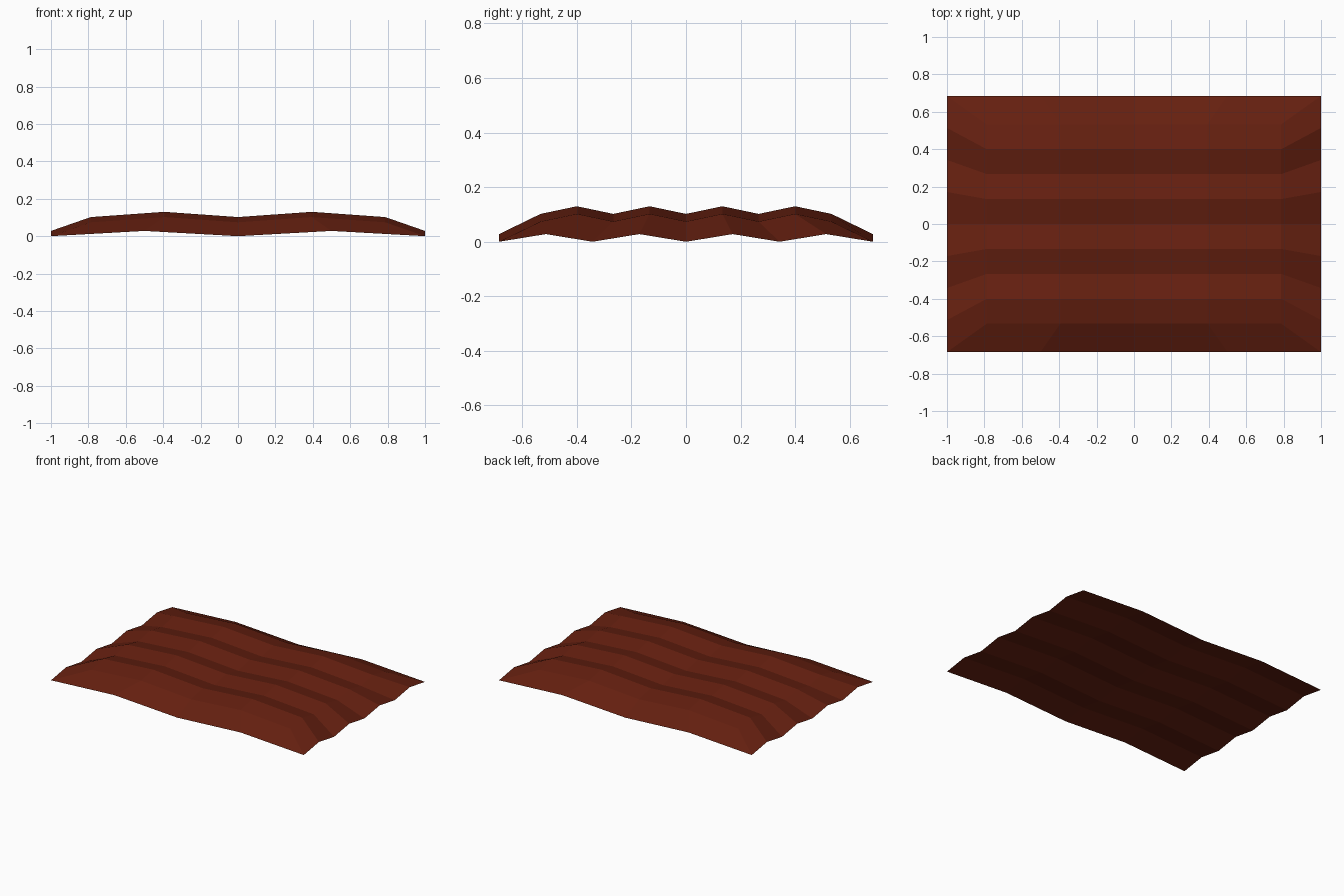
import bpy, bmesh

if "Cube" in bpy.data.objects:
    bpy.data.objects.remove(bpy.data.objects["Cube"])

NX, NY = 4, 8          # ripple segments along each side
AMP, RISE = 0.028, 0.074


def grid(bm, half_x, half_y, z):
    """Rippled grid of vertices; odd rows and columns are lifted."""
    return [[bm.verts.new((half_x * (2 * i / NX - 1), half_y * (2 * j / NY - 1),
                           z + AMP * (i % 2 + j % 2)))
             for j in range(NY + 1)] for i in range(NX + 1)]


bm = bmesh.new()
bottom = grid(bm, 1.0, 0.685, 0)
top = grid(bm, 0.787, 0.533, RISE)

# rippled underside and upper surface (rim of the underside loses the lift twice only inside)
for g in (bottom, top):
    for i in range(NX):
        for j in range(NY):
            bm.faces.new((g[i][j], g[i + 1][j], g[i + 1][j + 1], g[i][j + 1]))

# sloping border joining the two grids
loop = ([(i, 0) for i in range(NX)] + [(NX, j) for j in range(NY)] +
        [(i, NY) for i in range(NX, 0, -1)] + [(0, j) for j in range(NY, 0, -1)])
for (a, b), (c, d) in zip(loop, loop[1:] + loop[:1]):
    bm.faces.new((bottom[a][b], bottom[c][d], top[c][d], top[a][b]))
bmesh.ops.recalc_face_normals(bm, faces=bm.faces)

mesh = bpy.data.meshes.new("rippled_slab")
bm.to_mesh(mesh)
bm.free()
slab = bpy.data.objects.new("rippled_slab", mesh)
bpy.context.collection.objects.link(slab)

# dark red-brown colour
mat = bpy.data.materials.new("red_brown")
mat.diffuse_color = (0.13, 0.014, 0.005, 1)
mat.use_nodes = True
mat.node_tree.nodes["Principled BSDF"].inputs["Base Color"].default_value = mat.diffuse_color
mesh.materials.append(mat)
